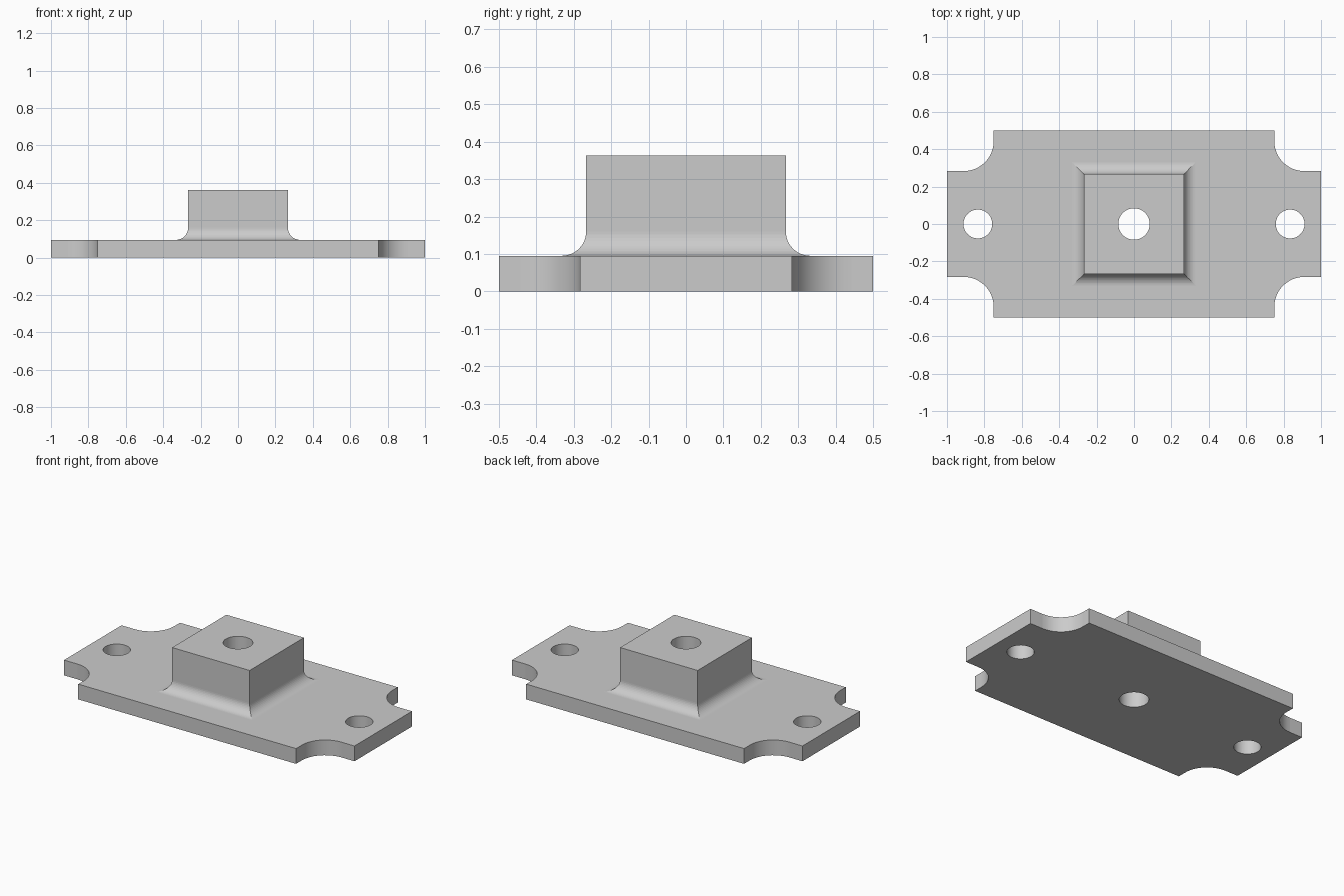
import bpy, bmesh
from math import cos, sin, pi, radians

cube = bpy.data.objects.get("Cube")
if cube:
    bpy.data.objects.remove(cube, do_unlink=True)

PLATE_TOP, BLOCK_TOP = 0.095, 0.363
BLOCK_HALF, FILLET = 0.267, 0.065

grey = bpy.data.materials.new("plain grey")
grey.use_nodes = True
colour = (0.6, 0.6, 0.6, 1)
grey.diffuse_color = colour
grey.node_tree.nodes["Principled BSDF"].inputs["Base Color"].default_value = colour


def loft(name, rings):
    """Join rings of matching points into a closed solid."""
    bm = bmesh.new()
    loops = [[bm.verts.new(p) for p in ring] for ring in rings]
    for low, high in zip(loops, loops[1:]):
        for i in range(len(low)):
            j = (i + 1) % len(low)
            bm.faces.new((low[i], low[j], high[j], high[i]))
    bm.faces.new(loops[0][::-1])
    bm.faces.new(loops[-1])
    bmesh.ops.recalc_face_normals(bm, faces=bm.faces)
    mesh = bpy.data.meshes.new(name)
    bm.to_mesh(mesh)
    bm.free()
    mesh.materials.append(grey)
    obj = bpy.data.objects.new(name, mesh)
    bpy.context.collection.objects.link(obj)
    return obj


def combine(target, other, operation):
    """Apply a boolean and discard the helper."""
    mod = target.modifiers.new(operation, 'BOOLEAN')
    mod.operation, mod.solver, mod.object = operation, 'EXACT', other
    bpy.ops.object.select_all(action='DESELECT')
    target.select_set(True)
    bpy.context.view_layer.objects.active = target
    bpy.ops.object.modifier_apply(modifier=mod.name)
    bpy.data.objects.remove(other, do_unlink=True)


# Base plate with a rounded notch in each corner
NOTCH_X, NOTCH_Y, NOTCH_R, STEPS = 0.75, 0.283, 0.16, 12
corner = [(1, NOTCH_Y)]
for i in range(STEPS + 1):
    a = -pi / 2 - i * pi / 2 / STEPS
    corner.append((NOTCH_X + NOTCH_R + NOTCH_R * cos(a),
                   NOTCH_Y + NOTCH_R + NOTCH_R * sin(a)))
corner.append((NOTCH_X, 0.5))
outline = []
for sx, sy in ((1, 1), (-1, 1), (-1, -1), (1, -1)):
    part = corner if sx * sy > 0 else corner[::-1]
    outline += [(sx * x, sy * y) for x, y in part]
plate = loft("mounting_plate", [[(x, y, z) for x, y in outline]
                                for z in (0, PLATE_TOP)])

# Square block flaring into the plate through a mitred fillet
profile = [(BLOCK_HALF + FILLET, PLATE_TOP / 2)]
for i in range(STEPS + 1):
    a = i * pi / 2 / STEPS
    profile.append((BLOCK_HALF + FILLET * (1 - sin(a)),
                    PLATE_TOP + FILLET * (1 - cos(a))))
profile.append((BLOCK_HALF, BLOCK_TOP))
block = loft("block", [[(h, h, z), (-h, h, z), (-h, -h, z), (h, -h, z)]
                       for h, z in profile])
combine(plate, block, 'UNION')

# Two bolt holes and the centre bore
for x, r in ((-0.835, 0.077), (0, 0.084), (0.835, 0.077)):
    circle = [(x + r * cos(i * pi / 24), r * sin(i * pi / 24)) for i in range(48)]
    cutter = loft("hole_cutter", [[(px, py, z) for px, py in circle]
                                  for z in (-0.1, 0.5)])
    combine(plate, cutter, 'DIFFERENCE')

# Smooth the curved walls, keep flat faces flat and fillet mitres crisp
bpy.ops.object.shade_smooth_by_angle(angle=radians(30))
bm = bmesh.new()
bm.from_mesh(plate.data)
for f in bm.faces:
    f.smooth = max(abs(c) for c in f.normal) < 0.9999
for e in bm.edges:
    if all(abs(abs(v.co.x) - abs(v.co.y)) < 0.0001 for v in e.verts):
        e.smooth = False
bm.to_mesh(plate.data)
bm.free()
